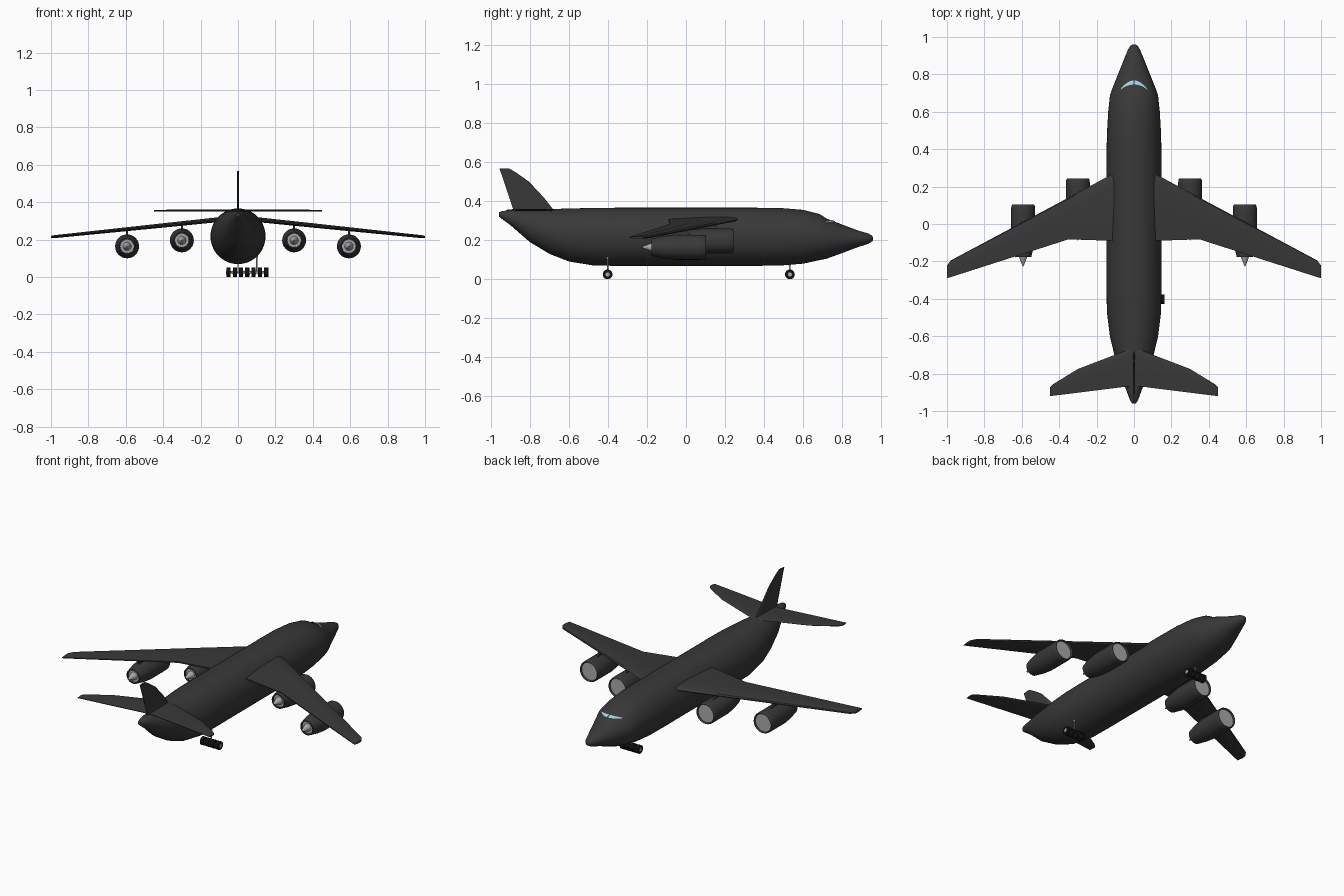
import bpy, bmesh
from math import sin, cos, tau, radians

if "Cube" in bpy.data.objects:
    bpy.data.objects.remove(bpy.data.objects["Cube"])


def material(name, rgb):
    m = bpy.data.materials.new(name)
    m.diffuse_color = (*rgb, 1)
    m.use_nodes = True
    m.node_tree.nodes["Principled BSDF"].inputs["Base Color"].default_value = m.diffuse_color
    return m


DARK = material("dark_paint", (0.04, 0.04, 0.04))
BLACK = material("rubber", (0.006, 0.006, 0.006))
METAL = material("metal", (0.4, 0.4, 0.4))
GLASS = material("glass", (0.35, 0.65, 0.72))


def loft(name, rings, mat, angle=30, closed=True):
    """Skin a row of equal-sized point rings; cap the ends when closed."""
    bm = bmesh.new()
    rows = [[bm.verts.new(p) for p in r] for r in rings]
    n = len(rows[0])
    for a, b in zip(rows, rows[1:]):
        for i in range(n if closed else n - 1):
            j = (i + 1) % n
            bm.faces.new((a[i], a[j], b[j], b[i]))
    if closed:
        bm.faces.new(rows[0])
        bm.faces.new(rows[-1])
        bmesh.ops.recalc_face_normals(bm, faces=bm.faces)
    me = bpy.data.meshes.new(name)
    bm.to_mesh(me)
    bm.free()
    me.materials.append(mat)
    ob = bpy.data.objects.new(name, me)
    bpy.context.collection.objects.link(ob)
    bpy.ops.object.select_all(action='DESELECT')
    ob.select_set(True)
    bpy.context.view_layer.objects.active = ob
    bpy.ops.object.shade_smooth_by_angle(angle=radians(angle))
    return ob


def ring(x, y, z, rx, rz, n):
    return [(x + rx * sin(tau * i / n), y, z + rz * cos(tau * i / n)) for i in range(n)]


def lathe_y(name, x, y, z, profile, mat, n=32):
    return loft(name, [ring(x, y + dy, z, r, r, n) for dy, r in profile], mat)


def rod(name, axis, centre, r, length, mat, n=20):
    """Cylinder along x or z."""
    rings = []
    for s in (-length / 2, length / 2):
        pts = []
        for i in range(n):
            a, b = r * cos(tau * i / n), r * sin(tau * i / n)
            d = (s, a, b) if axis == 'x' else (a, b, s)
            pts.append(tuple(c + e for c, e in zip(centre, d)))
        rings.append(pts)
    return loft(name, rings, mat)


# Fuselage stations: y, half width, bottom z, top z
BODY = [(-0.96, 0.010, 0.322, 0.343), (-0.945, 0.020, 0.310, 0.350), (-0.90, 0.037, 0.277, 0.354),
        (-0.80, 0.076, 0.190, 0.357), (-0.70, 0.105, 0.130, 0.360), (-0.60, 0.129, 0.091, 0.363),
        (-0.47, 0.145, 0.070, 0.366), (-0.35, 0.147, 0.069, 0.367), (0.35, 0.147, 0.069, 0.367),
        (0.48, 0.145, 0.070, 0.366), (0.60, 0.138, 0.080, 0.356), (0.685, 0.129, 0.098, 0.335),
        (0.72, 0.118, 0.105, 0.312), (0.80, 0.086, 0.134, 0.281), (0.88, 0.054, 0.164, 0.251),
        (0.935, 0.031, 0.182, 0.235), (0.955, 0.018, 0.194, 0.224), (0.96, 0.006, 0.204, 0.214)]
loft("fuselage", [ring(0, y, (b + t) / 2, w, (t - b) / 2, 48) for y, w, b, t in BODY], DARK, 35)


def skin_point(y, ang, off=0.003):
    """Point on the fuselage surface, ang measured from the top."""
    for p, q in zip(BODY, BODY[1:]):
        if p[0] <= y <= q[0]:
            f = (y - p[0]) / (q[0] - p[0])
            w, b, t = (p[k] + f * (q[k] - p[k]) for k in (1, 2, 3))
            return ((w + off) * sin(ang), y, (b + t) / 2 + ((t - b) / 2 + off) * cos(ang))


# Windshield: two curved panes
for side, label in ((-1, "left"), (1, "right")):
    rows = []
    for i in range(9):
        f = i / 8
        a = radians(2 + 34 * f) * side
        lo, hi = 0.745 - 0.026 * f * f, 0.767 - 0.042 * f * f
        rows.append([skin_point(lo + (hi - lo) * k / 3, a) for k in range(4)])
    if side > 0:
        rows.reverse()
    loft(f"windshield_{label}", rows, GLASS, closed=False)


# Wings: airfoil sections as x, leading y, trailing y, z, thickness
FOIL = [(0, 0), (0.03, 0.3), (0.15, 0.5), (0.45, 0.5), (1, 0.15),
        (1, -0.15), (0.45, -0.5), (0.15, -0.5), (0.03, -0.3)]
WING = [(0.05, 0.302, -0.09, 0.311, 0.026), (0.11, 0.27, -0.09, 0.306, 0.026),
        (0.35, 0.141, -0.082, 0.281, 0.024), (0.98, -0.195, -0.284, 0.216, 0.016),
        (1.0, -0.222, -0.29, 0.214, 0.012)]
# Tailplane, same layout
TAIL = [(0.0, -0.665, -0.865, 0.355, 0.010), (0.03, -0.672, -0.868, 0.355, 0.010),
        (0.30, -0.775, -0.902, 0.355, 0.010), (0.43, -0.855, -0.918, 0.355, 0.009),
        (0.45, -0.875, -0.921, 0.355, 0.008)]
for side, label in ((-1, "left"), (1, "right")):
    for name, sections in (("wing", WING), ("tailplane", TAIL)):
        loft(f"{name}_{label}", [[(side * x, le + (te - le) * c, z + t * h) for c, h in FOIL]
                                 for x, le, te, z, t in sections], DARK)

# Fin: z, leading y, trailing y
FIN = [(0.335, -0.665, -0.878), (0.357, -0.68, -0.886), (0.42, -0.73, -0.907),
       (0.50, -0.805, -0.934), (0.545, -0.868, -0.949), (0.567, -0.905, -0.957)]
loft("fin", [[(0.010 * h, le + (te - le) * c, z) for c, h in FOIL] for z, le, te in FIN], DARK)

# Engines: x, front y, z, pylon top z
NACELLE = [(-0.03, 0.053), (-0.004, 0.056), (0, 0.059), (-0.008, 0.063), (-0.03, 0.064),
           (-0.16, 0.064), (-0.22, 0.057), (-0.28, 0.044), (-0.28, 0.038), (-0.26, 0.038)]
for ex, ey, ez, pz in ((0.30, 0.243, 0.196, 0.29), (0.593, 0.103, 0.164, 0.258)):
    for side in (-1, 1):
        label = ("inner" if ex < 0.5 else "outer") + ("_left" if side < 0 else "_right")
        x = side * ex
        lathe_y(f"nacelle_{label}", x, ey, ez, NACELLE, DARK)
        lathe_y(f"intake_fan_{label}", x, ey, ez, [(-0.012, 0.0545), (-0.03, 0.053)], METAL)
        lathe_y(f"exhaust_disc_{label}", x, ey, ez, [(-0.255, 0.037), (-0.27, 0.037)], METAL)
        lathe_y(f"exhaust_cone_{label}", x, ey, ez,
                [(-0.265, 0.024), (-0.285, 0.020), (-0.325, 0.004), (-0.33, 0.001)], METAL)
        loft(f"pylon_{label}", [[(x + sx * 0.006, ey + y, z) for sx, y in
                                 ((-1, f), (1, f), (1, b), (-1, b))]
                                for z, f, b in ((ez + 0.05, -0.05, -0.22), (pz, -0.12, -0.23))], DARK)

# Landing gear: nose gear on the centreline, rear gear to one side
for label, gx, gy, top in (("nose", 0.0, 0.533, 0.085), ("rear", 0.10, -0.402, 0.118)):
    rod(f"{label}_gear_strut", 'z', (gx, gy, (0.025 + top) / 2), 0.004, top - 0.025, METAL, 12)
    rod(f"{label}_gear_collar", 'z', (gx, gy, top - 0.008), 0.006, 0.012, METAL, 12)
    rod(f"{label}_gear_axle", 'x', (gx, gy, 0.025), 0.006, 0.12, METAL, 12)
    for i in range(4):
        wx = gx + (i - 1.5) * 0.034
        rod(f"{label}_wheel_{i + 1}", 'x', (wx, gy, 0.025), 0.025, 0.022, BLACK, 24)
        rod(f"{label}_hub_{i + 1}", 'x', (wx, gy, 0.025), 0.011, 0.024, METAL, 16)
